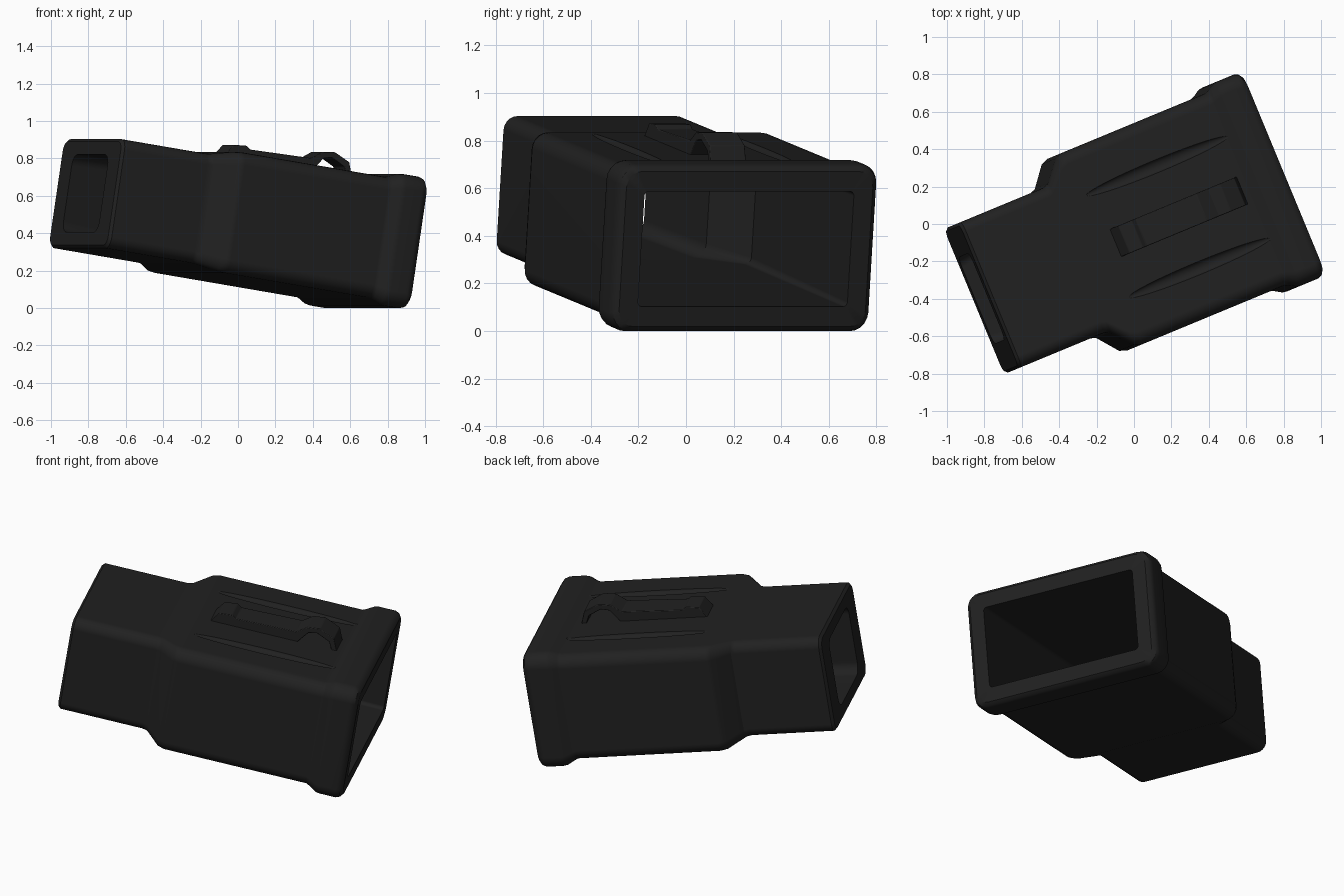
import bpy, bmesh, math
from mathutils import Matrix, Vector

cube = bpy.data.objects.get("Cube")
if cube:
    bpy.data.objects.remove(cube)

black = bpy.data.materials.new("matte black")
black.use_nodes = True
colour = (0.015, 0.015, 0.015, 1)
black.diffuse_color = colour
bsdf = black.node_tree.nodes["Principled BSDF"]
bsdf.inputs["Base Color"].default_value = colour
bsdf.inputs["Roughness"].default_value = 0.6

# Everything is built along local x, then yawed and pitched into place
POSE = (Matrix.Translation((0, 0, 0.45))
        @ Matrix.Rotation(math.radians(22.5), 4, 'Z')
        @ Matrix.Rotation(math.radians(9), 4, 'Y'))
SIDE, MID = -0.056, 0.02      # centre line of the tube
STEPS = 6                     # points per rounded corner


def ring(x, half_w, half_h, r):
    """Rounded rectangle across the tube axis."""
    pts = []
    for i, (sy, sz) in enumerate([(1, 1), (-1, 1), (-1, -1), (1, -1)]):
        for k in range(STEPS):
            a = math.pi / 2 * (i + k / (STEPS - 1))
            pts.append(Vector((x,
                               SIDE + sy * (half_w - r) + r * math.cos(a),
                               MID + sz * (half_h - r) + r * math.sin(a))))
    return pts


def make_object(name, bm):
    bmesh.ops.recalc_face_normals(bm, faces=bm.faces)
    mesh = bpy.data.meshes.new(name)
    bm.to_mesh(mesh)
    bm.free()
    mesh.materials.append(black)
    obj = bpy.data.objects.new(name, mesh)
    bpy.context.collection.objects.link(obj)
    obj.matrix_world = POSE
    return obj


def activate(obj):
    bpy.ops.object.select_all(action='DESELECT')
    obj.select_set(True)
    bpy.context.view_layer.objects.active = obj


def finish(obj, angle):
    activate(obj)
    bpy.ops.object.shade_smooth_by_angle(angle=math.radians(angle))
    mod = obj.modifiers.new("even shading", 'WEIGHTED_NORMAL')
    mod.keep_sharp = True


# Hollow sleeve: outer rings from narrow end to rim, then cavity rings back
sections = [
    (-0.92, 0.405, 0.28, 0.05),
    (-0.905, 0.42, 0.295, 0.06),
    (-0.42, 0.42, 0.295, 0.06),
    (-0.39, 0.43, 0.297, 0.06),
    (-0.30, 0.54, 0.322, 0.07),
    (-0.26, 0.555, 0.326, 0.07),
    (0.58, 0.555, 0.326, 0.07),
    (0.60, 0.562, 0.333, 0.07),
    (0.64, 0.586, 0.352, 0.08),
    (0.665, 0.59, 0.356, 0.08),
    (0.76, 0.59, 0.356, 0.08),
    (0.785, 0.58, 0.347, 0.075),
    (0.80, 0.56, 0.33, 0.07),
    (0.80, 0.476, 0.245, 0.02),
    (-0.27, 0.476, 0.235, 0.03),
    (-0.42, 0.33, 0.23, 0.06),
    (-0.92, 0.25, 0.21, 0.06),
]
bm = bmesh.new()
loops = [[bm.verts.new(p) for p in ring(*s)] for s in sections]
for a, b in zip(loops, loops[1:] + loops[:1]):
    for i in range(len(a)):
        j = (i + 1) % len(a)
        bm.faces.new((a[i], a[j], b[j], b[i]))
sleeve = make_object("sleeve", bm)

# Two shallow grooves along the top
for offset in (-0.295, 0.295):
    bm = bmesh.new()
    shape = (Matrix.Translation((0.18, SIDE + offset, MID + 0.33))
             @ Matrix.Diagonal((0.42, 0.035, 0.025, 1)))
    bmesh.ops.create_uvsphere(bm, u_segments=32, v_segments=16, radius=1, matrix=shape)
    cutter = make_object("groove_cutter", bm)
    cutter.hide_render = True
    cut = sleeve.modifiers.new("groove", 'BOOLEAN')
    cut.operation = 'DIFFERENCE'
    cut.solver = 'EXACT'
    cut.object = cutter
    activate(sleeve)
    bpy.ops.object.modifier_apply(modifier=cut.name)
    bpy.data.objects.remove(cutter)
finish(sleeve, 32)

# Top latch: ramped block, flat bar and an open loop at the rim end
profile = [(-0.19, 0.34), (-0.145, 0.405), (-0.07, 0.412), (-0.045, 0.395),
           (0.31, 0.405), (0.37, 0.449), (0.44, 0.458), (0.53, 0.418),
           (0.56, 0.335), (0.53, 0.335), (0.505, 0.39), (0.43, 0.425),
           (0.38, 0.415), (0.32, 0.335)]
bm = bmesh.new()
face = bm.faces.new([bm.verts.new((x, SIDE - 0.08, z)) for x, z in profile])
out = bmesh.ops.extrude_face_region(bm, geom=[face])
bmesh.ops.translate(bm, vec=(0, 0.16, 0),
                    verts=[g for g in out["geom"] if isinstance(g, bmesh.types.BMVert)])
latch = make_object("top_latch", bm)
bevel = latch.modifiers.new("soft edges", 'BEVEL')
bevel.width = 0.004
bevel.segments = 2
finish(latch, 25)
